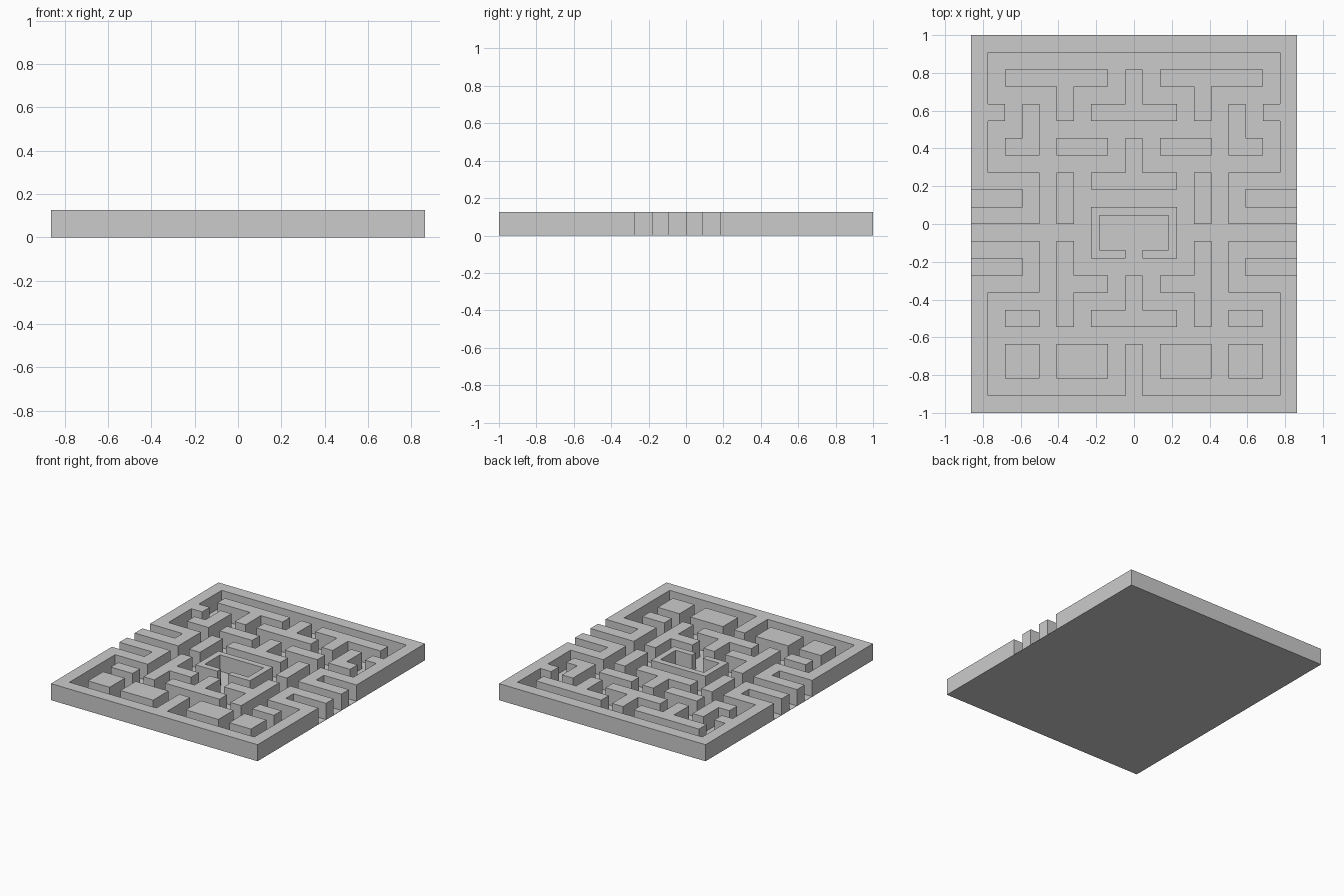
import bpy, bmesh

if "Cube" in bpy.data.objects:
    bpy.data.objects.remove(bpy.data.objects["Cube"])

CELL = 1 / 11      # maze grid pitch; outlines below are in cells
FLOOR = 0.002
TOP = 0.125


def prism(name, pts, z0=FLOOR, z1=TOP, bottom=False):
    bm = bmesh.new()
    low = [bm.verts.new((x * CELL, y * CELL, z0)) for x, y in pts]
    high = [bm.verts.new((x * CELL, y * CELL, z1)) for x, y in pts]
    n = len(pts)
    for i in range(n):
        j = (i + 1) % n
        bm.faces.new((low[i], low[j], high[j], high[i]))
    bm.faces.new(high)
    if bottom:
        bm.faces.new(low[::-1])
    # keep outward winding whichever way the outline runs
    area = sum(pts[i - 1][0] * pts[i][1] - pts[i][0] * pts[i - 1][1] for i in range(n))
    if area < 0:
        bmesh.ops.reverse_faces(bm, faces=bm.faces[:])
    me = bpy.data.meshes.new(name)
    bm.to_mesh(me)
    bm.free()
    ob = bpy.data.objects.new(name, me)
    bpy.context.collection.objects.link(ob)
    return ob


def symmetric(name, half, **kw):
    prism(name, half + [(-x, y) for x, y in reversed(half)], **kw)


def pair(name, pts):
    for side, s in (("right", 1), ("left", -1)):
        prism(f"{name}_{side}", [(s * x, y) for x, y in pts])


def box(x0, x1, y0, y1):
    return [(x0, y0), (x1, y0), (x1, y1), (x0, y1)]


# Thin floor plate
symmetric("floor", [(9.5, -11), (9.5, 11)], z0=0, z1=FLOOR, bottom=True)

# Outer walls above and below the side tunnel, with open side pockets
symmetric("upper_outer_wall", [
    (9.5, 11), (9.5, 2), (6.5, 2), (6.5, 1), (9.5, 1), (9.5, 0), (5.5, 0), (5.5, 3),
    (8.5, 3), (8.5, 6), (7.5, 6), (7.5, 7), (8.5, 7), (8.5, 10)])
symmetric("lower_outer_wall", [
    (9.5, -11), (9.5, -3), (6.5, -3), (6.5, -2), (9.5, -2), (9.5, -1), (5.5, -1),
    (5.5, -4), (8.5, -4), (8.5, -10), (0.5, -10), (0.5, -7)])

# Central pen with a gap in its lower wall
symmetric("centre_pen", [(2.5, 1), (2.5, -2), (0.5, -2), (0.5, -1.5), (2, -1.5), (2, 0.5)])

# Inverted T blocks on the centre line
for name, stem_top, bar_top in (("top", 9, 7), ("middle", 5, 3), ("bottom", -3, -5)):
    symmetric(f"{name}_centre_block", [
        (0.5, stem_top), (0.5, bar_top), (2.5, bar_top), (2.5, bar_top - 1)])

# Mirrored island blocks
pair("top_t_block", [(1.5, 9), (7.5, 9), (7.5, 8), (4.5, 8), (4.5, 6), (3.5, 6), (3.5, 8), (1.5, 8)])
pair("l_block", [(5.5, 7), (6.5, 7), (6.5, 5), (7.5, 5), (7.5, 4), (5.5, 4)])
pair("side_t_block", [(4.5, -1), (4.5, -6), (3.5, -6), (3.5, -4), (1.5, -4), (1.5, -3), (3.5, -3), (3.5, -1)])
pair("upper_bar", box(1.5, 4.5, 4, 5))
pair("upright_bar", box(3.5, 4.5, 0, 3))
pair("lower_bar", box(5.5, 7.5, -6, -5))
pair("lower_wide_block", box(1.5, 4.5, -9, -7))
pair("lower_square_block", box(5.5, 7.5, -9, -7))
